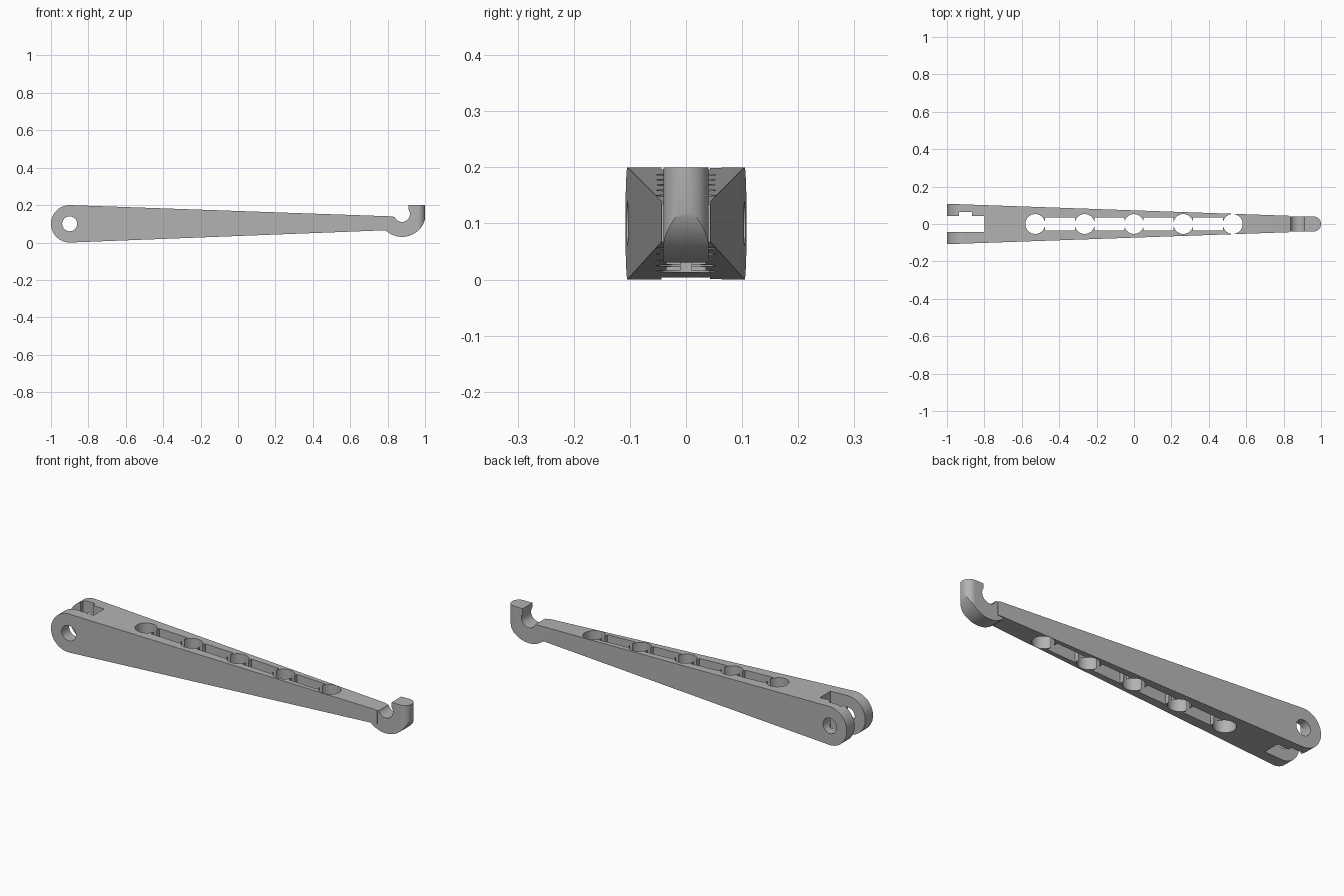
import bpy
import bmesh
from math import cos, sin, radians, pi

if "Cube" in bpy.data.objects:
    bpy.data.objects.remove(bpy.data.objects["Cube"], do_unlink=True)

grey = bpy.data.materials.new("plain_grey")
grey.use_nodes = True
grey.diffuse_color = (0.45, 0.45, 0.45, 1)
grey.node_tree.nodes["Principled BSDF"].inputs["Base Color"].default_value = grey.diffuse_color


def arc(cx, cy, r, start, end, steps=32):
    angles = [radians(start + (end - start) * i / steps) for i in range(steps + 1)]
    return [(cx + r * cos(a), cy + r * sin(a)) for a in angles]


def prism(name, lower, upper):
    """Solid joining two matching outlines of 3D points."""
    bm = bmesh.new()
    a = [bm.verts.new(p) for p in lower]
    b = [bm.verts.new(p) for p in upper]
    bm.faces.new(a)
    bm.faces.new(b[::-1])
    for i in range(len(a)):
        j = (i + 1) % len(a)
        bm.faces.new((a[j], a[i], b[i], b[j]))
    bmesh.ops.recalc_face_normals(bm, faces=bm.faces)
    mesh = bpy.data.meshes.new(name)
    bm.to_mesh(mesh)
    bm.free()
    mesh.materials.append(grey)
    ob = bpy.data.objects.new(name, mesh)
    bpy.context.collection.objects.link(ob)
    return ob


def side_prism(name, outline, half_width):
    """Side profile in x and z, with a half width that depends on x."""
    return prism(name, [(x, -half_width(x), z) for x, z in outline],
                 [(x, half_width(x), z) for x, z in outline])


def plan_prism(name, outline, bottom=-0.1, top=0.3):
    return prism(name, [(x, y, bottom) for x, y in outline],
                 [(x, y, top) for x, y in outline])


def box(name, x0, x1, y0, y1):
    return plan_prism(name, [(x0, y0), (x1, y0), (x1, y1), (x0, y1)])


def combine(target, tool, operation):
    """Apply a boolean and remove the tool."""
    tool.hide_render = True
    mod = target.modifiers.new("cut", "BOOLEAN")
    mod.operation = operation
    mod.solver = "EXACT"
    mod.object = tool
    bpy.context.view_layer.objects.active = target
    bpy.ops.object.modifier_apply(modifier=mod.name)
    bpy.data.objects.remove(tool, do_unlink=True)


# Tapered arm with a round pivot end
def arm_width(x):
    return 0.108 - (x + 1) * 0.035


arm_outline = arc(-0.9, 0.1, 0.1, 88, 272) + [
    (0.83, 0.067), (0.83, 0.135), (0.815, 0.14)]
arm = side_prism("lever_arm", arm_outline, arm_width)

# Open hook, rounded at its tip when seen from above
hook_outline = (arc(0.877, 0.157, 0.127, 228, 345.6)
                + [(1.0, 0.2), (0.911, 0.2)]
                + arc(0.877, 0.152, 0.042, 35, -160)
                + [(0.82, 0.138), (0.78, 0.13), (0.78, 0.09)])
hook = side_prism("hook", hook_outline, lambda x: 0.06)
plan = plan_prism("hook_plan", arc(0.96, 0, 0.04, -90, 90) + [(0.7, 0.04), (0.7, -0.04)])
combine(hook, plan, "INTERSECT")
combine(arm, hook, "UNION")

# Fork gap and the recess in its left cheek
combine(arm, box("fork_gap", -1.1, -0.8, -0.044, 0.043), "DIFFERENCE")
combine(arm, box("fork_recess", -0.935, -0.865, 0.02, 0.063), "DIFFERENCE")

# Pivot pin hole
pin = side_prism("pin_hole", arc(-0.9, 0.1, 0.04, 0, 350, 35), lambda x: 0.2)
combine(arm, pin, "DIFFERENCE")

# Row of round holes joined by narrow slots
pitch, radius = 0.264, 0.053
for i in range(-2, 3):
    hole = plan_prism("round_hole", arc(i * pitch, 0, radius, 0, 352.5, 47))
    combine(arm, hole, "DIFFERENCE")
for i in range(-2, 2):
    start = i * pitch + radius - 0.001
    end = (i + 1) * pitch - radius + 0.001
    combine(arm, box("slot", start, end, -0.035, 0.035), "DIFFERENCE")

# Smooth the round walls, keep corners crisp
bpy.ops.object.select_all(action="DESELECT")
arm.select_set(True)
bpy.context.view_layer.objects.active = arm
bpy.ops.object.shade_smooth_by_angle(angle=pi / 6)
